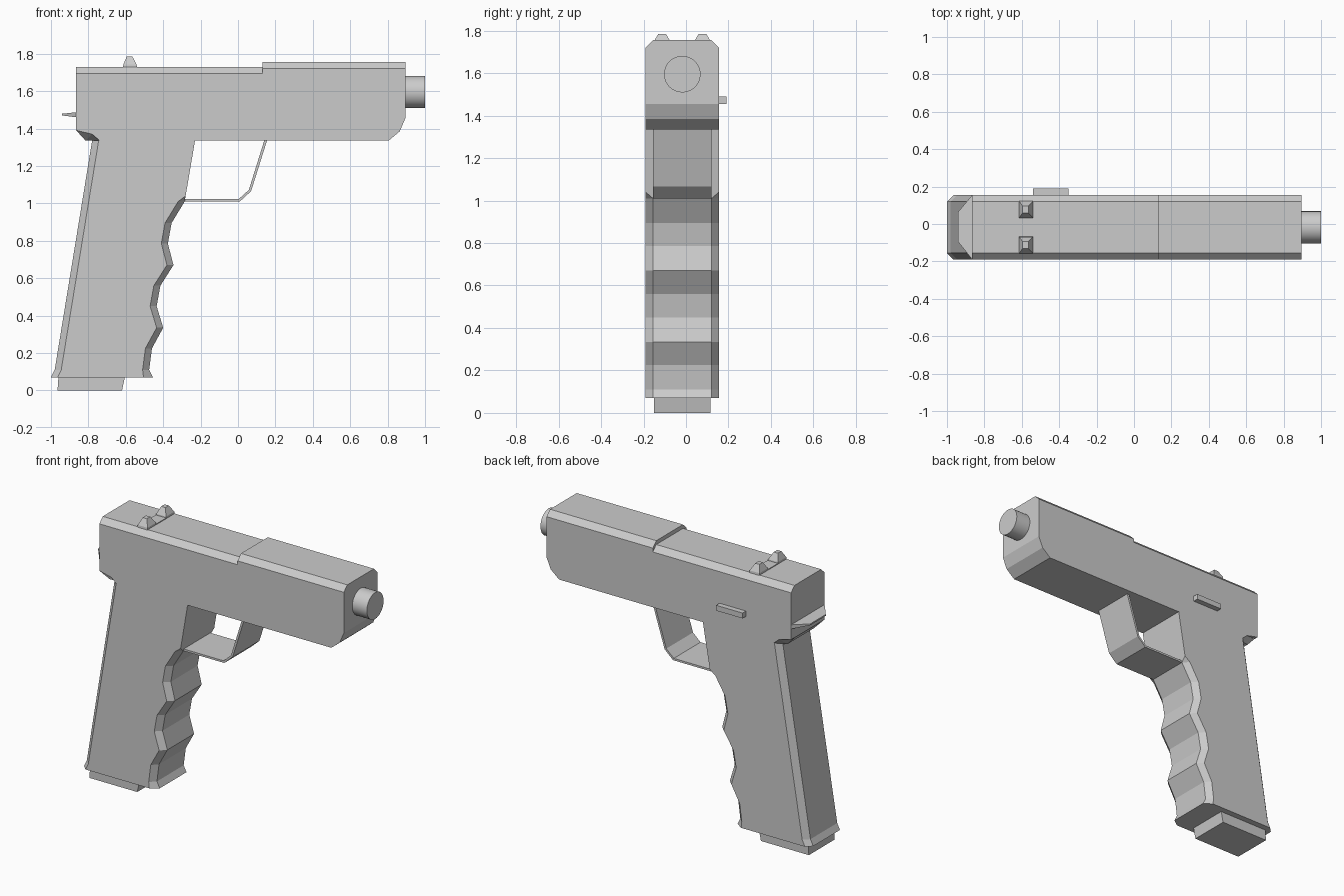
import bpy, bmesh, math

if "Cube" in bpy.data.objects:
    bpy.data.objects.remove(bpy.data.objects["Cube"])

Y0, Y1 = -0.19, 0.155        # body side planes
YC = (Y0 + Y1) / 2
C = 0.035                    # chamfer width


def loft(name, rings):
    """Join equal-length point rings into a closed solid."""
    bm = bmesh.new()
    vs = [[bm.verts.new(p) for p in r] for r in rings]
    n = len(vs[0])
    for a, b in zip(vs, vs[1:]):
        for i in range(n):
            bm.faces.new((a[i], a[(i + 1) % n], b[(i + 1) % n], b[i]))
    bm.faces.new(vs[0][::-1])
    bm.faces.new(vs[-1])
    bmesh.ops.remove_doubles(bm, verts=bm.verts, dist=1e-4)
    bmesh.ops.recalc_face_normals(bm, faces=bm.faces)
    me = bpy.data.meshes.new(name)
    bm.to_mesh(me)
    bm.free()
    ob = bpy.data.objects.new(name, me)
    bpy.context.collection.objects.link(ob)
    return ob


def prism(name, profile, y0, y1):
    """Extrude an x-z profile between two y planes."""
    return loft(name, [[(x, y, z) for x, z in profile] for y in (y0, y1)])


def rect(x0, x1, y0, y1, z):
    return [(x0, y0, z), (x1, y0, z), (x1, y1, z), (x0, y1, z)]


# Slide and frame: chamfered-top sections along x (x, bottom z, top z)
stations = [(-0.865, 1.39, 1.73), (-0.78, 1.37, 1.73), (-0.74, 1.335, 1.73),
            (0.13, 1.335, 1.73), (0.13, 1.335, 1.755), (0.805, 1.335, 1.755),
            (0.865, 1.385, 1.755), (0.895, 1.455, 1.755)]
loft("slide", [[(x, Y0, b), (x, Y1, b), (x, Y1, t - C), (x, Y1 - C, t),
                (x, Y0 + C, t), (x, Y0, t - C)] for x, b, t in stations])

# Bevelled wedge where the grip meets the rear of the frame
outer = [(-0.865, 1.39), (-0.78, 1.37), (-0.74, 1.335), (-0.74, 1.39)]
inner = [(-0.865, 1.39), (-0.815, 1.335), (-0.74, 1.335), (-0.74, 1.39)]
loft("rear_wedge", [[(x, y, z) for x, z in p] for p, y in
     ((outer, Y0), (inner, Y0 + C), (inner, Y1 - C), (outer, Y1))])

# Grip: chamfered sections up z (z, front x, front chamfer), finger grooves in front
front = [(0.07, -0.455, 0.05), (0.11, -0.475, C), (0.225, -0.46, C),
         (0.335, -0.40, C), (0.45, -0.435, C), (0.56, -0.415, C),
         (0.67, -0.345, C), (0.785, -0.375, C), (0.895, -0.355, C),
         (1.01, -0.285, C), (1.04, -0.28, 0), (1.335, -0.23, 0)]
rings = []
for z, xf, c in front:
    xr = -1.0 if z < 0.1 else -0.98 + (z - 0.11) * 0.2 / 1.225
    cy = min(c, C)
    rings.append([(xr, Y0 + C, z), (xr + C, Y0, z), (xf - c, Y0, z), (xf, Y0 + cy, z),
                  (xf, Y1 - cy, z), (xf - c, Y1, z), (xr + C, Y1, z), (xr, Y1 - C, z)])
loft("grip", rings)

# Magazine base
loft("magazine_base", [rect(-0.965, -0.62, -0.15, 0.115, 0),
                       rect(-0.96, -0.605, -0.15, 0.115, 0.07)])

# Trigger guard strap
prism("trigger_guard", [(-0.29, 1.01), (0.01, 1.01), (0.07, 1.065), (0.155, 1.335),
                        (0.14, 1.335), (0.058, 1.072), (0.004, 1.023), (-0.29, 1.023)],
      Y0 + C, Y1 - C)

# Barrel muzzle
bpy.ops.mesh.primitive_cylinder_add(vertices=32, radius=0.086, depth=0.125,
                                    location=(0.9375, YC, 1.595),
                                    rotation=(0, math.pi / 2, 0))
bpy.context.object.name = "barrel"
bpy.ops.object.shade_smooth_by_angle()

# Rear spur
loft("rear_spur", [
    [(-0.865, Y0, 1.46), (-0.865, Y1, 1.46), (-0.865, Y1, 1.487), (-0.865, Y0, 1.487)],
    [(-0.94, -0.095, 1.47), (-0.94, 0.065, 1.47), (-0.94, 0.065, 1.479), (-0.94, -0.095, 1.479)]])

# Sights: two tapered posts with a low bridge
for side, s in (("left", 1), ("right", -1)):
    loft("sight_" + side, [
        sorted_ring for sorted_ring in (
            rect(-0.615, -0.54, YC + s * 0.05, YC + s * 0.14, 1.725),
            rect(-0.613, -0.542, YC + s * 0.052, YC + s * 0.138, 1.742),
            rect(-0.595, -0.565, YC + s * 0.077, YC + s * 0.113, 1.785))])
loft("sight_bridge", [rect(-0.615, -0.54, YC - 0.05, YC + 0.05, z) for z in (1.725, 1.735)])

# Side lever
prism("side_lever", [(-0.54, 1.455), (-0.35, 1.455), (-0.35, 1.49), (-0.54, 1.49)], 0.15, 0.19)
